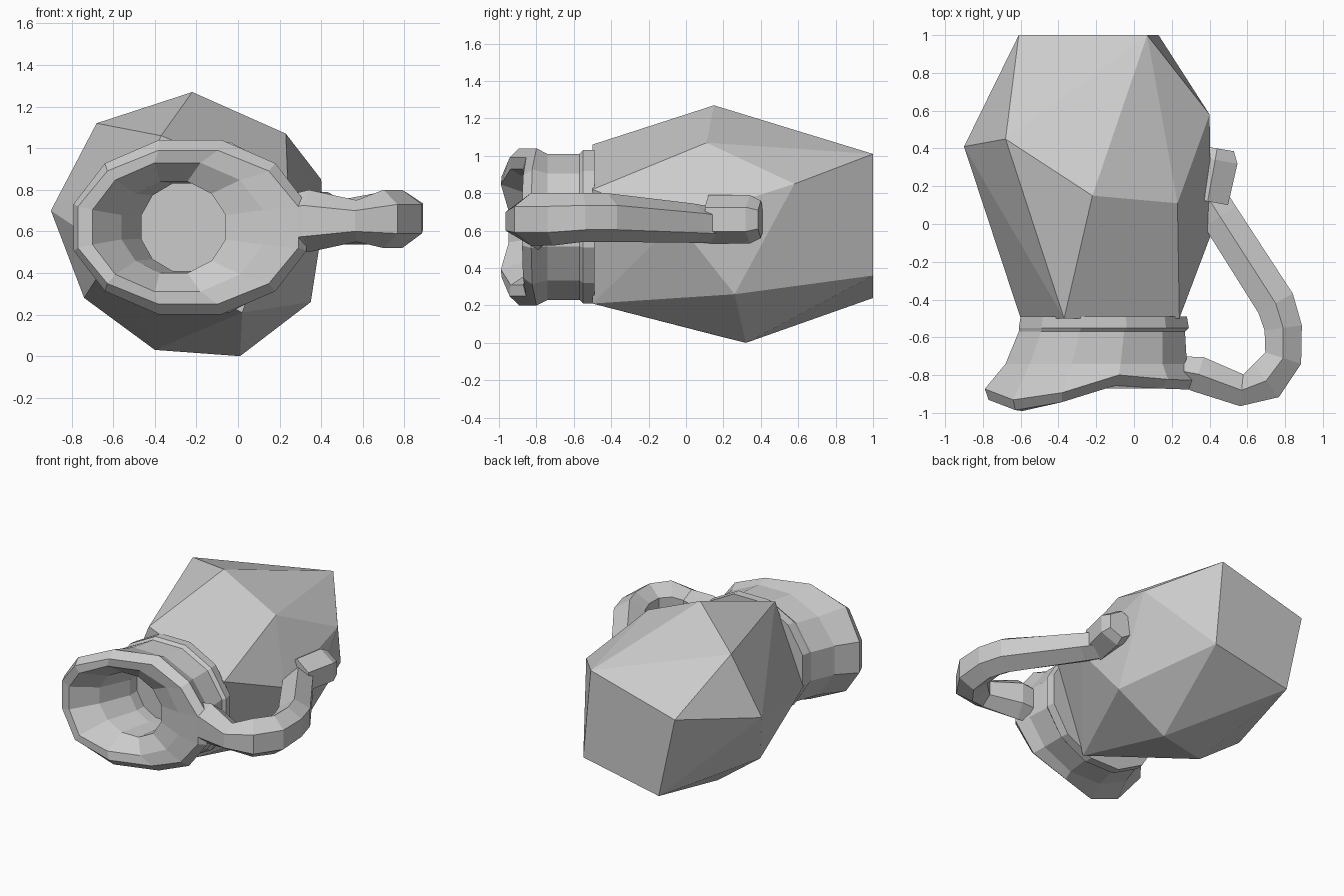
import bpy, bmesh
from math import cos, sin, pi
from mathutils import Vector

if "Cube" in bpy.data.objects:
    bpy.data.objects.remove(bpy.data.objects["Cube"])


def finish(bm, name):
    bmesh.ops.recalc_face_normals(bm, faces=bm.faces)
    me = bpy.data.meshes.new(name)
    bm.to_mesh(me)
    bm.free()
    ob = bpy.data.objects.new(name, me)
    bpy.context.collection.objects.link(ob)
    return ob


def loft(name, rings, closed=False):
    """Skin a row of equal point rings; close into a loop or cap both ends."""
    bm = bmesh.new()
    rows = [[bm.verts.new(p) for p in r] for r in rings]
    n = len(rows[0])
    pairs = list(zip(rows, rows[1:]))
    if closed:
        pairs.append((rows[-1], rows[0]))
    else:
        bm.faces.new(rows[0])
        bm.faces.new(rows[-1])
    for a, b in pairs:
        for i in range(n):
            j = (i + 1) % n
            bm.faces.new((a[i], a[j], b[j], b[i]))
    return finish(bm, name)


# Faceted body lying on its side: hull of a few corner points
body_points = [
    # belly
    (-.22, .15, 1.27), (.23, .11, 1.07), (-.68, .45, 1.12), (-.90, .41, .70),
    (.40, .58, .85), (.41, -.05, .65), (.35, .26, .26), (.01, .32, 0),
    (-.40, .20, .03), (-.74, .20, .28),
    # flat base at the back
    (.07, 1, 1.01), (-.61, 1, .83), (-.48, 1, .24), (.13, 1, .36),
    # shoulder at the front
    (-.37, -.5, 1.06), (.24, -.5, .82), (.02, -.5, .21), (-.60, -.5, .50),
]
bm = bmesh.new()
for p in body_points:
    bm.verts.new(p)
bmesh.ops.convex_hull(bm, input=bm.verts)
bmesh.ops.dissolve_limit(bm, angle_limit=.02, verts=bm.verts, edges=bm.edges)
finish(bm, "body")

# Wavy front edge of the neck: y along x
LIP = [(-.85, -.90), (-.59, -1.0), (-.37, -.94), (-.05, -.84), (.10, -.87),
       (.40, -.88)]


def lip_y(x):
    for (x0, y0), (x1, y1) in zip(LIP, LIP[1:]):
        if x <= x1:
            return y0 + (y1 - y0) * (x - x0) / (x1 - x0)
    return LIP[-1][1]


def neck_ring(cx, rx, rz, y, on_lip, n=12):
    """Ring at depth y, or y behind the wavy lip."""
    pts = []
    for i in range(n):
        a = 2 * pi * (i + .5) / n
        k = 1 / cos(pi / n)
        x = cx + rx * k * cos(a)
        pts.append(Vector((x, y + (lip_y(x) if on_lip else 0),
                           .62 + rz * k * sin(a))))
    return pts


# Hollow flared neck: (centre x, radius x, radius z, y, follows lip)
neck_profile = [
    (-.16, .44, .41, -.49, False),
    (-.16, .45, .41, -.55, False),
    (-.17, .44, .39, -.57, False),
    (-.20, .48, .39, -.74, False),
    (-.23, .56, .42, .05, True),
    (-.24, .53, .37, 0, True),
    (-.29, .41, .31, .01, True),
    (-.31, .25, .22, -.80, False),
    (-.26, .205, .21, -.58, False),
    (-.26, .205, .21, -.49, False),
]
loft("neck", [neck_ring(*p) for p in neck_profile], closed=True)

# Handle: (x, y, z, half width in plan, half height)
handle_path = [
    (.14, -.76, .64, .06, .13), (.26, -.78, .64, .08, .14),
    (.34, -.795, .65, .095, .15),
    (.57, -.88, .65, .085, .10), (.70, -.83, .66, .11, .14),
    (.79, -.71, .66, .10, .14), (.79, -.55, .67, .10, .13),
    (.75, -.42, .67, .105, .13), (.455, .04, .64, .10, .105),
    (.385, .15, .63, .10, .095),
]


def handle_ring(i, path, n=6):
    x, y, z, w, h = path[i]
    a, b = path[max(i - 1, 0)], path[min(i + 1, len(path) - 1)]
    d = Vector((b[0] - a[0], b[1] - a[1], 0)).normalized()
    side = Vector((d.y, -d.x, 0))
    pts = []
    for k in range(n):
        t = 2 * pi * (k + .5) / n
        pts.append(Vector((x, y, z)) + side * (w * 1.15 * cos(t))
                   + Vector((0, 0, h * sin(t))))
    return pts


loft("handle", [handle_ring(i, handle_path) for i in range(len(handle_path))])

# Stub where the handle joins the body
stub_path = [(.39, .12, .66, .11, .13), (.43, .34, .66, .12, .13),
             (.44, .40, .66, .09, .10)]
loft("handle_stub", [handle_ring(i, stub_path) for i in range(3)])
